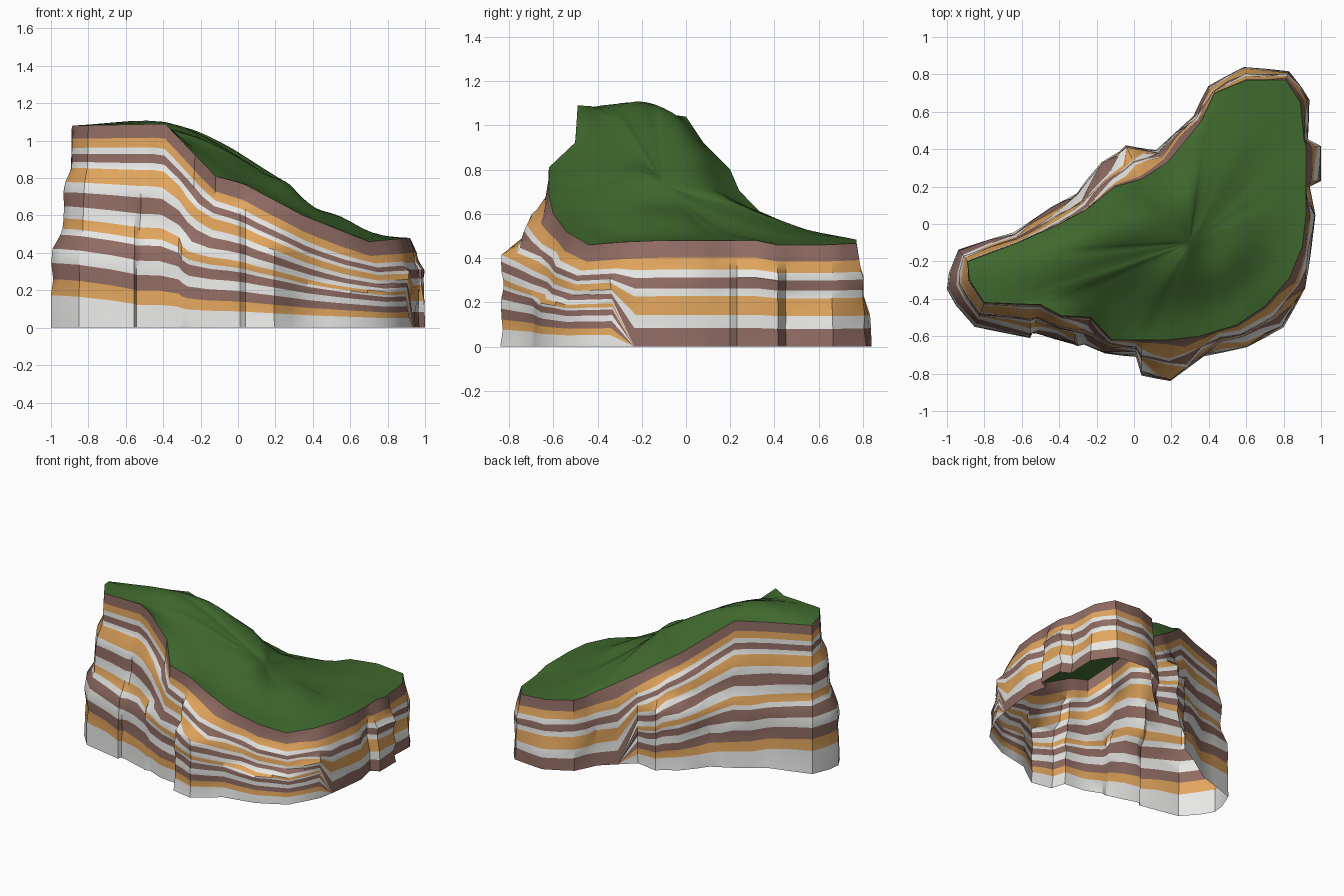
import bpy, bmesh
from mathutils import Vector, noise

cube = bpy.data.objects.get("Cube")
if cube:
    bpy.data.objects.remove(cube)


def material(name, colour):
    mat = bpy.data.materials.new(name)
    mat.use_nodes = True
    mat.diffuse_color = (*colour, 1)
    shader = mat.node_tree.nodes["Principled BSDF"]
    shader.inputs["Base Color"].default_value = (*colour, 1)
    return mat


white = material("pale stone", (.8, .8, .79))
orange = material("orange sandstone", (.76, .38, .11))
brown = material("brown stone", (.28, .15, .125))
green = material("grass green", (.05, .14, .027))

# Cliff rim, counterclockwise from the high tip: x, y, flare of the foot
RIM = [
    (-.89, -.2, .08), (-.88, -.3, .13), (-.8, -.42, .14), (-.55, -.43, .18),
    (-.5, -.43, .16), (-.39, -.49, .13), (-.23, -.5, .17), (-.12, -.62, .08),
    (.01, -.62, .09), (.04, -.62, .19), (.18, -.62, .22), (.35, -.6, .11),
    (.55, -.54, .13), (.7, -.44, .15), (.83, -.29, .1), (.9, -.12, .05),
    (.92, .05, .05), (.92, .2, .02), (.92, .23, .08), (.92, .41, .08),
    (.91, .45, .02), (.89, .65, .05), (.81, .77, .05), (.6, .77, .07),
    (.43, .7, .05), (.36, .55, .05), (.18, .33, .09), (.04, .24, .2),
    (-.1, .2, .15), (-.25, .08, .1), (-.4, 0, .1), (-.62, -.1, .06),
]
# Rim heights along x on each side
FRONT = [(-.9, 1.08), (-.39, 1.09), (-.12, .81), (.03, .77), (.35, .6), (.7, .46), (.9, .48)]
BACK = [(-.9, 1.06), (-.4, 1.04), (-.1, .8), (.2, .6), (.4, .5), (.9, .46)]
# Height of the ledge above the foot, and how the flare fades from ledge to rim
LEDGE = [(.33, .44), (.4, .2), (.7, .2), (.85, .33)]
FLARE = [(0, 1), (.1, .6), (.5, .45), (.65, .1), (1, 0)]
# Hill crest that the grass passes through
CREST = [(-.65, -.32, 1.12), (-.45, -.2, 1.14), (-.33, -.1, 1.13), (-.15, -.02, 1.04),
         (.0, -.02, .93), (.2, -.12, .81), (.42, -.08, .62), (.7, .2, .5)]
# Strata from foot to rim: rock and share of the cliff height
STRATA = [
    (white, .16), (orange, .08), (brown, .08), (white, .07), (brown, .07), (white, .03),
    (orange, .05), (white, .06), (brown, .07), (white, .05), (orange, .07), (white, .03),
    (brown, .04), (white, .03), (orange, .045), (brown, .065),
]


def clamp(value):
    return max(0, min(1, value))


def along_profile(points, t):
    """Height of a broken line at t."""
    for (a, low), (b, high) in zip(points, points[1:]):
        if t <= b:
            return low + (high - low) * clamp((t - a) / (b - a))
    return points[-1][1]


def band_height(s, x, y):
    """Share of the cliff height reached by a stratum whose plain share is s."""
    # Past the fault the strata sink below ground
    if x + y > .6:
        return clamp(1 - (1 - s) * 2.5)
    # Towards the low end the top strata thicken and the lowest ones thin out
    thick = 2 * clamp(x + .45) * s ** 4 * (1 - s)
    thin = .42 * clamp((x + .85) * 3) * s * (1 - s) ** 2
    return clamp(s - thick - thin)


def grass_height(x, y, guides):
    """Blend of the guide heights, nearest ones strongest."""
    total = weight = 0
    for p in guides:
        near = ((x - p[0]) ** 2 + (y - p[1]) ** 2 + .004) ** -2
        total, weight = total + near * p[2], weight + near
    return total / weight


def split_long(rows):
    """Halve every long segment of a closed outline."""
    out = []
    for a, b in zip(rows, rows[1:] + rows[:1]):
        out.append(a)
        if (Vector(a[:2]) - Vector(b[:2])).length > .1:
            out.append(tuple((p + q) / 2 for p, q in zip(a, b)))
    return out


def finish(bm, name, materials, angle):
    bm.normal_update()
    mesh = bpy.data.meshes.new(name)
    bm.to_mesh(mesh)
    bm.free()
    obj = bpy.data.objects.new(name, mesh)
    bpy.context.collection.objects.link(obj)
    for mat in materials:
        mesh.materials.append(mat)
    bpy.ops.object.select_all(action="DESELECT")
    obj.select_set(True)
    bpy.context.view_layer.objects.active = obj
    bpy.ops.object.shade_smooth_by_angle(angle=angle)


rim = split_long(RIM)
count = len(rim)

# Layered cliff: one column of points below each rim point, open underneath
bm = bmesh.new()
grid = []
for i, (x, y, foot) in enumerate(rim):
    top = along_profile(BACK if y > .3 * x + .05 else FRONT, x)
    run = Vector(rim[(i + 1) % count][:2]) - Vector(rim[i - 1][:2])
    outward = Vector((run.y, -run.x, 0)).normalized()
    ledge = along_profile(LEDGE, x) / top
    column, share = [], 0
    for thickness in [0] + [s[1] for s in STRATA]:
        share += thickness
        f = band_height(share, x, y) if share else 0
        rough = abs(noise.noise(Vector((x * 5, y * 5, f * top * 6)))) * .05
        fade = along_profile(FLARE, (f - ledge) / (1 - ledge))
        push = (foot - rough * clamp(f * 6)) * fade
        column.append(bm.verts.new(Vector((x, y, f * top)) + outward * push))
    grid.append(column)
edge = [column[-1].co.copy() for column in grid]

rocks = [white, orange, brown]
for i, a in enumerate(grid):
    b = grid[(i + 1) % count]
    for k, (rock, thickness) in enumerate(STRATA):
        face = bm.faces.new((a[k], b[k], b[k + 1], a[k + 1]))
        face.material_index = rocks.index(rock)
bmesh.ops.remove_doubles(bm, verts=bm.verts, dist=.0005)
finish(bm, "layered_cliff", rocks, .6)

# Grassy hilltop: rings shrinking from the rim to a middle point
middle = Vector((.3, -.1, 0))
guides = edge + CREST * 2
bm = bmesh.new()
rings = [[bm.verts.new(p) for p in edge]]
for step in range(11, 0, -1):
    ring = []
    for p in edge:
        x, y, z = middle.lerp(p, step / 12)
        ring.append(bm.verts.new((x, y, grass_height(x, y, guides))))
    rings.append(ring)
centre = bm.verts.new((middle.x, middle.y, grass_height(middle.x, middle.y, guides)))
for i in range(count):
    j = (i + 1) % count
    for outer, inner in zip(rings, rings[1:]):
        bm.faces.new((outer[i], outer[j], inner[j], inner[i]))
    bm.faces.new((rings[-1][i], rings[-1][j], centre))

# Relax the inner hill so it rolls smoothly
inside = [v for ring in rings[1:] for v in ring] + [centre]
for _ in range(8):
    bmesh.ops.smooth_vert(bm, verts=inside, factor=.5, use_axis_z=True)
finish(bm, "grass_top", [green], 1.2)
